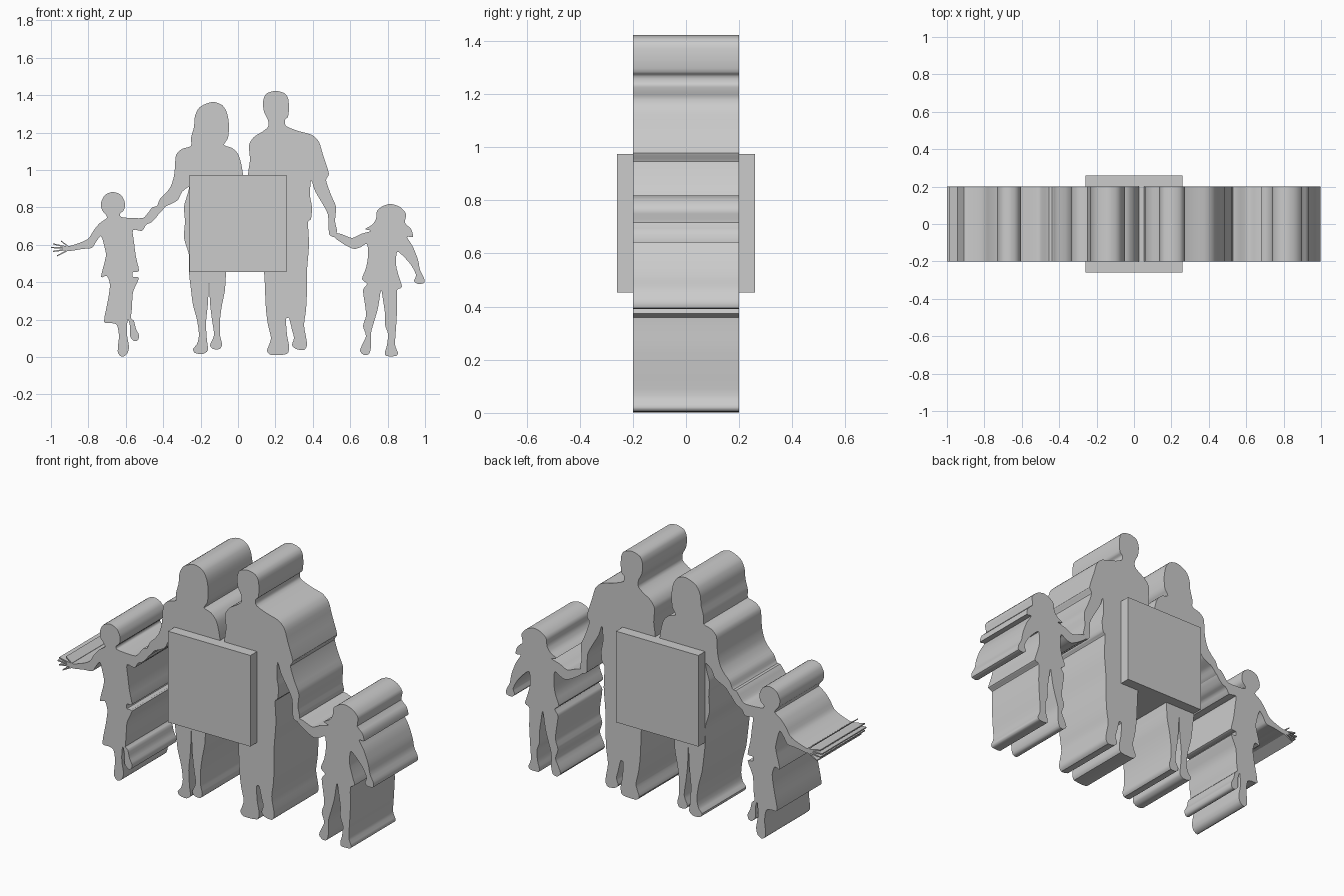
import bpy, bmesh
from mathutils import Vector

S = 187.0            # drawing units per metre
CX, CZ = 238, 357    # drawing origin (centre line, ground line; z runs down)
DEPTH = 0.2


def smooth_loop(pts, n=3):
    """Closed Catmull-Rom curve through the points."""
    out, k = [], len(pts)
    for i in range(k):
        a, b, c, d = (Vector(pts[(i + j) % k]) for j in (-1, 0, 1, 2))
        for s in range(n):
            t = s / n
            m1, m2 = (c - a) * 0.4, (d - b) * 0.4
            lim = (c - b).length * 0.9          # stops overshoot on short spans
            m1 = m1 if m1.length < lim else m1.normalized() * lim
            m2 = m2 if m2.length < lim else m2.normalized() * lim
            out.append(b * (2*t**3 - 3*t*t + 1) + m1 * (t**3 - 2*t*t + t)
                       + c * (3*t*t - 2*t**3) + m2 * (t**3 - t*t))
    return out


def cutout(name, pts, smooth=True):
    """Extrude a flat outline through the full depth."""
    loop = smooth_loop(pts) if smooth else [Vector(p) for p in pts]
    bm = bmesh.new()
    vs = [bm.verts.new(((p.x - CX) / S, -DEPTH, (CZ - p.y) / S)) for p in loop]
    face = bm.faces.new(vs)
    ext = bmesh.ops.extrude_face_region(bm, geom=[face])["geom"]
    moved = [g for g in ext if isinstance(g, bmesh.types.BMVert)]
    bmesh.ops.translate(bm, verts=moved, vec=(0, 2 * DEPTH, 0))
    bmesh.ops.recalc_face_normals(bm, faces=bm.faces)
    me = bpy.data.meshes.new(name)
    bm.to_mesh(me)
    bm.free()
    ob = bpy.data.objects.new(name, me)
    bpy.context.collection.objects.link(ob)
    bpy.ops.object.select_all(action='DESELECT')
    ob.select_set(True)
    bpy.context.view_layer.objects.active = ob
    bpy.ops.object.shade_smooth_by_angle(angle=0.6)
    return ob


# Boy: head, right arm and hand, body, two legs, left arm
cutout("boy", [
    (113, 192), (121, 195), (125, 203), (124, 210), (120, 214), (121, 217), (130, 218),
    (143, 218), (148, 213), (153, 207), (160, 208), (158, 215), (152, 222), (146, 225),
    (142, 231), (133, 230), (134, 242), (136, 257), (139, 271), (133, 272), (133, 277),
    (139, 278), (133, 292), (132, 308), (131, 318), (134, 321), (136, 329), (139, 335),
    (138, 340), (134, 341), (130, 336), (130, 326), (128, 319), (127, 326), (127, 335),
    (129, 347), (127, 354), (122, 356.8), (118, 353), (118, 346), (119, 336), (117, 325),
    (111, 323), (104, 322), (108, 300), (110, 285), (107, 276), (101, 277), (106, 256),
    (104, 245), (101, 236), (96, 242), (92, 248), (82, 249), (70, 251), (63, 250),
    (63, 246), (70, 246), (82, 242), (89, 238), (94, 230), (100, 223), (107, 218),
    (106, 215), (102, 210), (101, 203), (105, 195)])

# Spread fingers of the boy's free hand
for i, (tx, tz) in enumerate([(61, 241), (53, 244), (51, 247.5), (53, 251.5), (57, 256)]):
    bz = 246.5 + i * 0.9
    cutout(f"finger_{i + 1}", [(68, bz - 0.8), (tx, tz - 0.6), (tx, tz + 0.6), (68, bz + 0.8)], False)

# Woman: hair, right side, two legs, left side, arm reaching the boy
cutout("woman", [
    (212, 102), (222, 105), (227, 113), (229, 125), (228, 138), (224, 145), (232, 148),
    (238, 154), (241, 163), (243, 177), (238, 225), (227, 265), (225, 290), (222, 305),
    (220, 320), (220, 335), (222, 344), (220, 349), (213, 349), (210, 345), (214, 335),
    (212, 320), (210, 303), (209, 280), (208, 303), (206, 323), (207, 341), (208, 350),
    (203, 354), (195, 353), (193, 349), (197, 344), (199, 335), (197, 320), (193, 305),
    (191, 290), (189, 272), (189, 255), (184, 238), (185, 222), (184, 207), (187, 196),
    (189, 187), (182, 192), (178, 200), (171, 204), (165, 207), (160, 213), (154, 216),
    (153, 209), (157, 206), (160, 199), (166, 193), (171, 186), (174, 176), (175, 167),
    (176, 155), (182, 149), (191, 146), (191, 138), (194, 127), (195, 116), (200, 107)])

# Man: head, arm reaching the girl, body, two legs, left side
cutout("man", [
    (275, 91), (284, 93), (288, 98), (289, 108), (288, 117), (285, 120), (286, 126),
    (298, 131), (312, 135), (319, 142), (323, 155), (329, 174), (326, 180), (331, 195),
    (336, 207), (335, 221), (337, 231), (334, 237), (329, 234), (328, 215), (322, 203),
    (315, 191), (311, 180), (310, 196), (312, 207), (311, 219), (308, 222), (309, 245),
    (307, 270), (307, 290), (306, 310), (304, 325), (306, 337), (307, 345), (304, 350),
    (296, 349), (292, 345), (294, 338), (292, 330), (289, 318), (286, 319), (287, 335),
    (289, 346), (287, 354), (271, 355), (267, 351), (269, 345), (271, 338), (268, 325),
    (266, 310), (265, 290), (264, 272), (255, 225), (248, 177), (250, 160), (249, 145),
    (254, 137), (262, 132), (268, 127), (268, 120), (264, 112), (263, 102), (266, 94)])

# Girl: hair, free arm, body, two legs, arm held up to the man
cutout("girl", [
    (391, 204), (400, 207), (406, 214), (405, 223), (411, 229), (413, 237), (407, 237),
    (413, 247), (418, 260), (420, 270), (424, 278), (424, 283), (418, 284), (414, 281),
    (416, 275), (411, 265), (403, 256), (397, 252), (396, 265), (399, 277), (402, 287),
    (397, 290), (397, 310), (396, 328), (395, 345), (398, 353), (396, 356), (386, 356),
    (385, 352), (387, 345), (388, 334), (385, 325), (385, 314), (383, 300), (381, 290),
    (378, 308), (374, 322), (371, 333), (371, 347), (369, 354), (364, 355), (360, 351),
    (362, 345), (366, 336), (363, 326), (366, 316), (365, 305), (363, 290), (367, 284),
    (362, 279), (366, 268), (368, 256), (367, 244), (361, 247), (354, 249), (345, 245),
    (335, 238), (333, 233), (341, 234), (352, 238), (361, 234), (371, 231), (365, 229),
    (372, 225), (376, 219), (377, 211), (383, 206)])

# Block through the middle of the group
bpy.ops.mesh.primitive_cube_add(size=1, location=(0, 0, 0.714))
block = bpy.context.object
block.name = "centre_block"
block.scale = (0.52, 0.52, 0.52)
